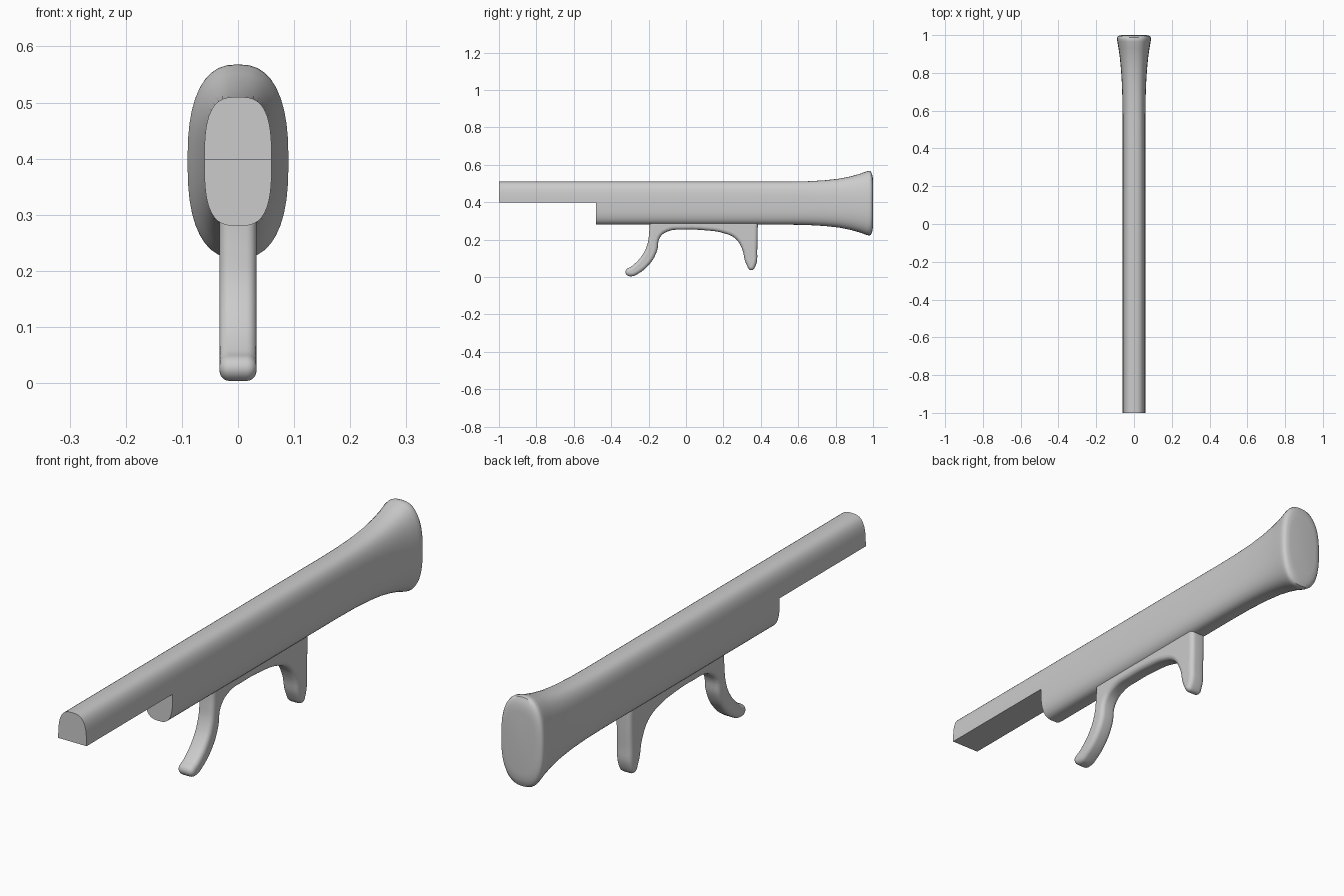
import bpy, bmesh, math

if "Cube" in bpy.data.objects:
    bpy.data.objects.remove(bpy.data.objects["Cube"])

ZC = 0.395  # height of the long axis


def section(y, a, b, n, count=40):
    """Superellipse ring in the xz plane."""
    ring = []
    for i in range(count):
        t = 2 * math.pi * i / count
        c, s = math.cos(t), math.sin(t)
        ring.append((math.copysign(abs(c) ** (2 / n), c) * a, y,
                     ZC + math.copysign(abs(s) ** (2 / n), s) * b))
    return ring


def smooth(obj, angle=40):
    bpy.ops.object.select_all(action='DESELECT')
    obj.select_set(True)
    bpy.context.view_layer.objects.active = obj
    bpy.ops.object.shade_smooth_by_angle(angle=math.radians(angle))


def loft(name, stations):
    """Skin a row of rings and cap both ends."""
    bm = bmesh.new()
    rings = [[bm.verts.new(p) for p in section(*s)] for s in stations]
    for r, q in zip(rings, rings[1:]):
        for i in range(len(r)):
            j = (i + 1) % len(r)
            bm.faces.new((r[i], r[j], q[j], q[i]))
    bm.faces.new(rings[0])
    bm.faces.new(rings[-1])
    bmesh.ops.recalc_face_normals(bm, faces=bm.faces)
    mesh = bpy.data.meshes.new(name)
    bm.to_mesh(mesh)
    bm.free()
    obj = bpy.data.objects.new(name, mesh)
    bpy.context.collection.objects.link(obj)
    return obj


# Barrel and receiver in one length, lower front stepped away
body = loft("barrel_and_receiver", [(-1, .06, .115, 3), (.375, .06, .115, 3)])
bpy.ops.mesh.primitive_cube_add(size=1, location=(0, -.98, ZC + .003 - .25))
cutter = bpy.context.object
cutter.name = "step_cutter"
cutter.scale = (.5, 1.0, .5)
cutter.hide_render = True
cut = body.modifiers.new("step", 'BOOLEAN')
cut.operation = 'DIFFERENCE'
cut.solver = 'EXACT'
cut.object = cutter
bpy.context.view_layer.objects.active = body
bpy.ops.object.modifier_apply(modifier=cut.name)
bpy.data.objects.remove(cutter)
smooth(body)

# Flared butt stock with a rounded rim
stock = loft("stock", [
    (.375, .06, .115, 3), (.55, .06, .115, 3), (.65, .061, .117, 2.9),
    (.74, .064, .122, 2.8), (.82, .069, .131, 2.7), (.88, .075, .143, 2.6),
    (.93, .082, .157, 2.5), (.965, .088, .170, 2.5), (.98, .09, .173, 2.5),
    (.988, .089, .170, 2.5), (.994, .085, .158, 2.6), (.998, .077, .142, 2.7),
    (1, .062, .118, 2.8)])
smooth(stock)

# Trigger guard piece: front hook, bridge and rear prong as one outline (y, z)
outline = [(-.195, .30), (-.197, .24), (-.208, .17), (-.24, .108), (-.29, .058),
           (-.322, .036), (-.318, .012), (-.29, .004), (-.255, .018),
           (-.19, .075), (-.155, .14), (-.14, .21), (-.10, .243), (0, .253),
           (.10, .250), (.20, .235), (.265, .205), (.30, .15), (.322, .07),
           (.350, .036), (.372, .06), (.381, .15), (.384, .30)]
curve = bpy.data.curves.new("grip", 'CURVE')
curve.dimensions = '2D'
curve.fill_mode = 'BOTH'
spline = curve.splines.new('BEZIER')
spline.bezier_points.add(len(outline) - 1)
for p, (y, z) in zip(spline.bezier_points, outline):
    p.co = (y, z, 0)
    p.handle_left_type = p.handle_right_type = 'AUTO'
    if z == .30:
        p.handle_left_type = p.handle_right_type = 'VECTOR'
spline.use_cyclic_u = True
spline.resolution_u = 5
curve.extrude = .015
curve.bevel_depth = .018
curve.bevel_resolution = 4
curve.offset = -.018
grip = bpy.data.objects.new("hook_and_prong_grip", curve)
grip.rotation_euler = (math.pi / 2, 0, math.pi / 2)
bpy.context.collection.objects.link(grip)
bpy.ops.object.select_all(action='DESELECT')
grip.select_set(True)
bpy.context.view_layer.objects.active = grip
bpy.ops.object.convert(target='MESH')
smooth(bpy.context.object)
